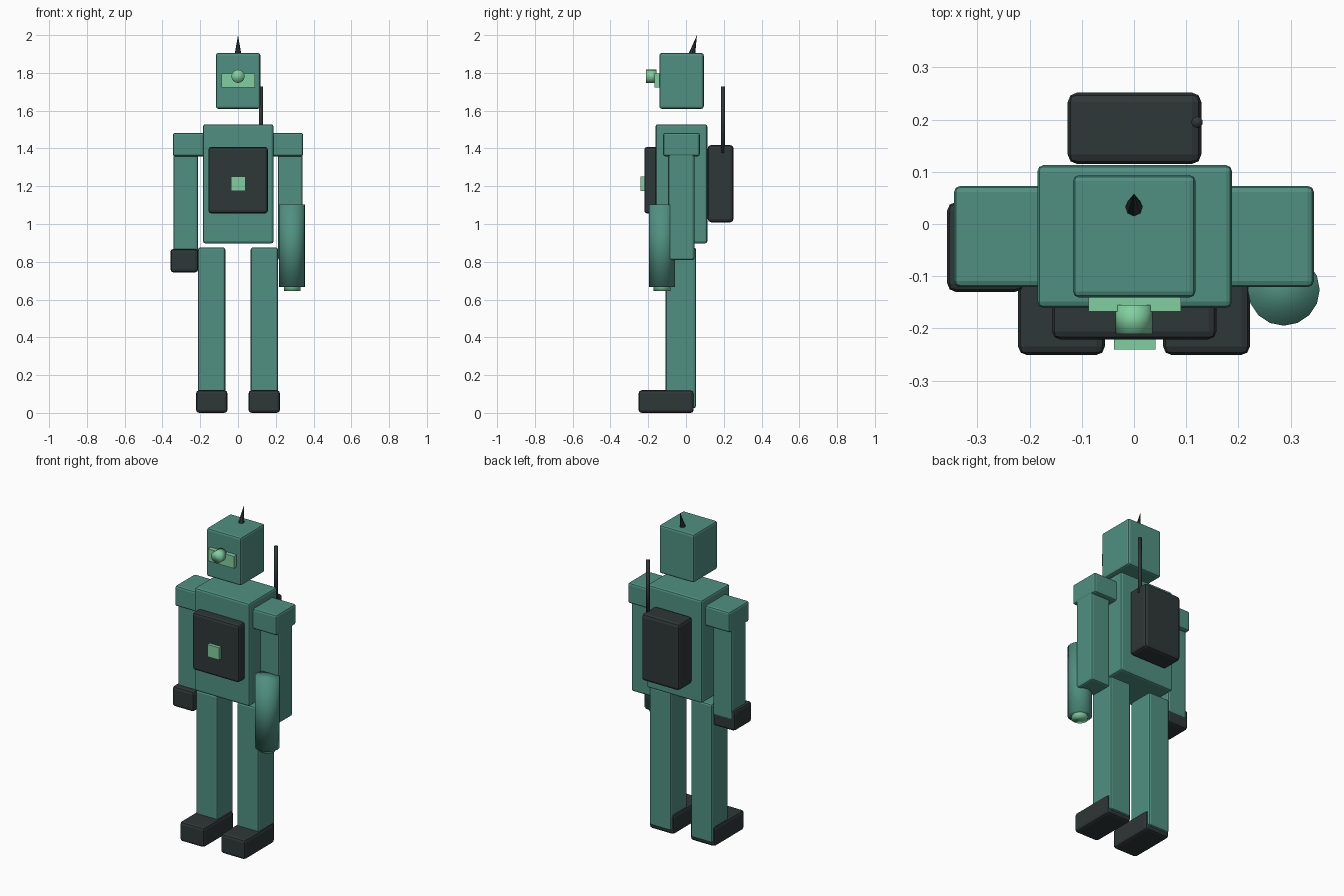
import bpy
import math
from mathutils import Vector

if "Cube" in bpy.data.objects:
    bpy.data.objects.remove(bpy.data.objects["Cube"], do_unlink=True)


def material(name, rgb):
    m = bpy.data.materials.new(name)
    m.use_nodes = True
    m.diffuse_color = (*rgb, 1)
    m.node_tree.nodes["Principled BSDF"].inputs["Base Color"].default_value = (*rgb, 1)
    return m


TEAL = material("teal paint", (0.08, 0.28, 0.22))
DARK = material("dark metal", (0.028, 0.038, 0.038))
GLOW = material("pale green light", (0.22, 0.62, 0.35))


def box(name, x, y, z, mat, bevel=0.012):
    """Rounded box from (min, max) pairs on each axis."""
    spans = (x, y, z)
    bpy.ops.mesh.primitive_cube_add(size=1, location=[(a + b) / 2 for a, b in spans])
    ob = bpy.context.object
    ob.name = name
    ob.scale = [b - a for a, b in spans]
    bpy.ops.object.transform_apply(location=False, rotation=False, scale=True)
    ob.data.materials.append(mat)
    if bevel:
        mod = ob.modifiers.new("rounded edges", "BEVEL")
        mod.width = bevel
        mod.segments = 2
    return ob


def rod(name, start, end, r1, r2, sides, mat, smooth=True):
    """Cylinder or cone running from start to end."""
    start, end = Vector(start), Vector(end)
    axis = end - start
    bpy.ops.mesh.primitive_cone_add(vertices=sides, radius1=r1, radius2=r2,
                                    depth=axis.length, location=(start + end) / 2,
                                    rotation=axis.to_track_quat("Z", "Y").to_euler())
    ob = bpy.context.object
    ob.name = name
    ob.data.materials.append(mat)
    if smooth:
        bpy.ops.object.shade_smooth()
    return ob


# Head, visor, lens and spike
box("head", (-0.117, 0.118), (-0.141, 0.094), (1.61, 1.905), TEAL)
box("visor", (-0.087, 0.09), (-0.168, -0.12), (1.722, 1.796), GLOW, 0)
rod("lens", (0, -0.155, 1.782), (0, -0.211, 1.782), 0.035, 0.035, 16, GLOW)
rod("head_spike", (0, 0.029, 1.89), (0, 0.058, 2.0), 0.019, 0, 8, DARK, False)

# Torso, chest plate and chest light
box("torso", (-0.185, 0.188), (-0.161, 0.113), (0.897, 1.528), TEAL)
box("chest_plate", (-0.157, 0.158), (-0.221, -0.12), (1.056, 1.408), DARK, 0.015)
box("chest_light", (-0.038, 0.041), (-0.241, -0.2), (1.176, 1.251), GLOW, 0)

# Backpack and antenna
box("backpack", (-0.127, 0.129), (0.115, 0.252), (1.009, 1.418), DARK, 0.018)
rod("antenna", (0.121, 0.195, 1.375), (0.121, 0.195, 1.728), 0.011, 0.011, 10, DARK)

# Paired limbs
for side, s in (("left", 1), ("right", -1)):
    def across(a, b):
        return tuple(sorted((s * a, s * b)))

    box(side + "_shoulder", across(0.17, 0.345), (-0.121, 0.073), (1.358, 1.483), TEAL)
    box(side + "_arm", across(0.212, 0.342), (-0.094, 0.045), (0.809, 1.42), TEAL)
    box(side + "_leg", across(0.067, 0.212), (-0.108, 0.053), (0.025, 0.876), TEAL)
    box(side + "_foot", across(0.056, 0.222), (-0.251, 0.041), (0, 0.12), DARK, 0.016)

# Right hand, and the arm cannon in place of the left
box("right_hand", (-0.358, -0.211), (-0.13, 0.042), (0.744, 0.868), DARK, 0.016)
rod("arm_cannon", (0.287, -0.126, 0.667), (0.287, -0.126, 1.104), 0.069, 0.069, 16, TEAL)
rod("cannon_muzzle", (0.287, -0.126, 0.645), (0.287, -0.126, 0.7), 0.045, 0.045, 14, GLOW)
